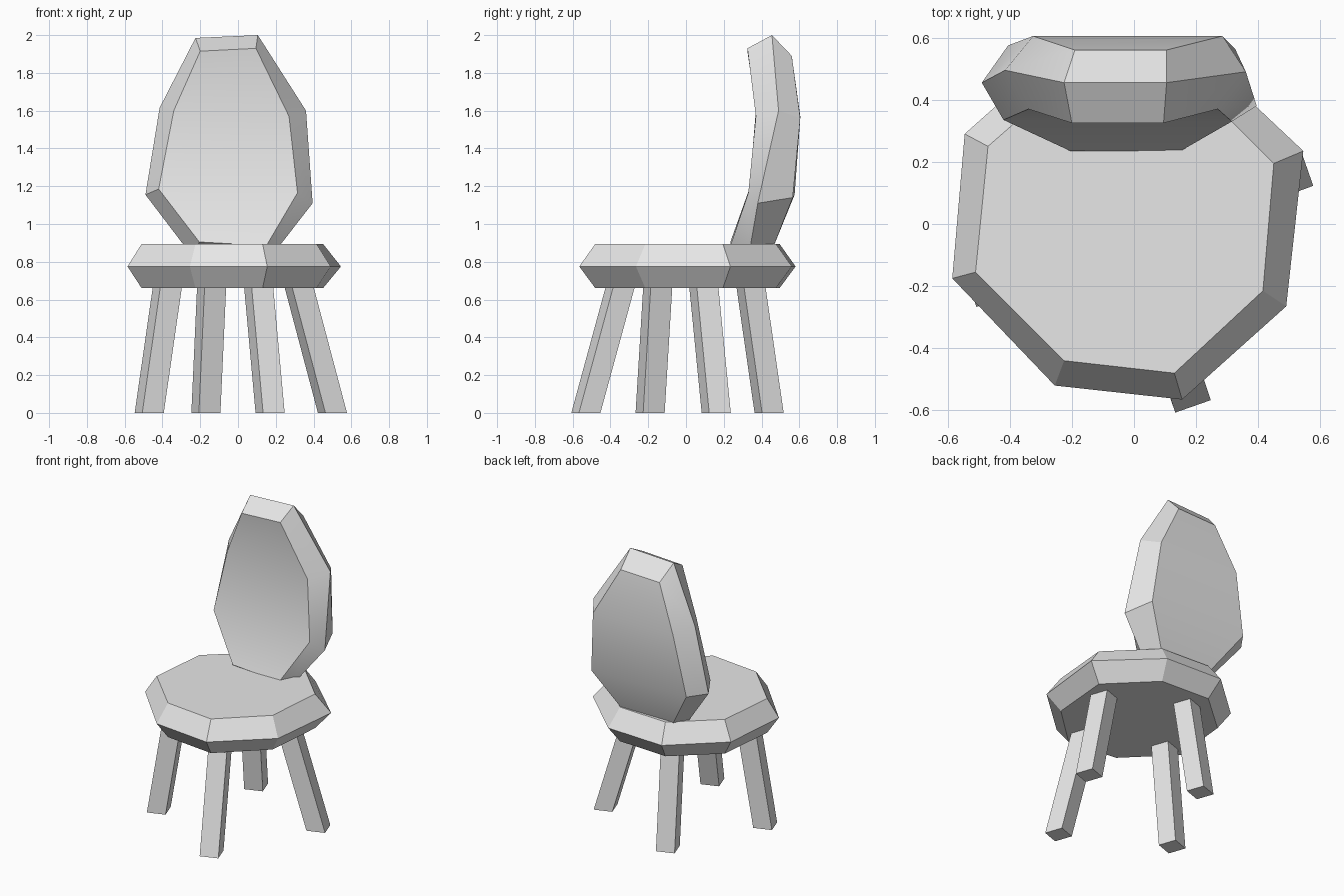
import bpy, bmesh
from math import radians
from mathutils import Vector

default_cube = bpy.data.objects.get("Cube")
if default_cube:
    bpy.data.objects.remove(default_cube, do_unlink=True)

grey = bpy.data.materials.new("plain_grey")
grey.use_nodes = True
grey.diffuse_color = (0.8, 0.8, 0.8, 1)
grey.node_tree.nodes["Principled BSDF"].inputs["Base Color"].default_value = (0.8, 0.8, 0.8, 1)


def loft(name, rings, cap_strips=None):
    """Bridge equal rings of points; cap the ends with n-gons or with quad strips."""
    bm = bmesh.new()
    loops = [[bm.verts.new(point) for point in ring] for ring in rings]
    count = len(loops[0])
    for lower, upper in zip(loops, loops[1:]):
        for i in range(count):
            j = (i + 1) % count
            bm.faces.new((lower[i], lower[j], upper[j], upper[i]))
    for loop in (loops[0], loops[-1]):
        for strip in cap_strips or [range(count)]:
            bm.faces.new([loop[i] for i in strip])
    bmesh.ops.recalc_face_normals(bm, faces=bm.faces[:])
    mesh = bpy.data.meshes.new(name)
    bm.to_mesh(mesh)
    bm.free()
    mesh.materials.append(grey)
    obj = bpy.data.objects.new(name, mesh)
    bpy.context.collection.objects.link(obj)
    bpy.ops.object.select_all(action='DESELECT')
    obj.select_set(True)
    bpy.context.view_layer.objects.active = obj
    bpy.ops.object.shade_smooth_by_angle(angle=radians(30))
    return obj


# Seat: uneven octagon with a ridge round its middle
seat_ridge = [(-.585, -.175), (-.255, -.52), (.155, -.565), (.49, -.265),
              (.545, .235), (.2, .56), (-.22, .58), (-.545, .29)]
seat_flat = [(-.51, -.155), (-.225, -.44), (.13, -.48), (.415, -.215),
             (.45, .195), (.17, .475), (-.19, .495), (-.47, .25)]
loft("seat", [[(x, y, z) for x, y in outline] for outline, z in
              ((seat_flat, .66), (seat_ridge, .775), (seat_flat, .895))])

# Backrest: each ring lists left and right points in rows from the top down
front_rows = [((-.2, .325, 1.915), (.095, .325, 1.93)),
              ((-.34, .37, 1.6), (.27, .37, 1.57)),
              ((-.42, .335, 1.185), (.315, .33, 1.165)),
              ((-.205, .235, .905), (.15, .235, .885))]
ridge_rows = [((-.225, .455, 1.985), (.105, .455, 2)),
              ((-.415, .495, 1.615), (.36, .49, 1.6)),
              ((-.49, .455, 1.155), (.395, .38, 1.11)),
              ((-.235, .36, .82), (.17, .33, .82))]
rear_rows = [((-.19, .56, 1.88), (.105, .56, 1.89)),
             ((-.325, .605, 1.57), (.285, .605, 1.56)),
             ((-.405, .575, 1.155), (.325, .565, 1.14)),
             ((-.21, .455, .86), (.15, .455, .86))]


def ring_from_rows(rows):
    return [right for left, right in rows] + [left for left, right in reversed(rows)]


strips = [(i, i + 1, 6 - i, 7 - i) for i in range(3)]
loft("backrest", [ring_from_rows(rows) for rows in (front_rows, ridge_rows, rear_rows)], strips)

# Legs: square posts, turned a little and splayed outward to the floor
corner = Vector((-.037, -.077))
leg_section = [corner, Vector((-corner.y, corner.x)), -corner, Vector((corner.y, -corner.x))]
legs = {
    "front_leg": ((.17, -.53), (.11, -.35)),
    "left_leg": ((.5, .16), (.325, .095)),
    "rear_leg": ((-.17, .44), (-.14, .345)),
    "right_leg": ((-.47, -.19), (-.375, -.15)),
}
seat_underside, leg_top = .66, .7
for name, (foot, joint) in legs.items():
    foot, joint = Vector(foot), Vector(joint)
    top = foot.lerp(joint, leg_top / seat_underside)
    loft(name, [[(*(centre + c), z) for c in leg_section]
                for centre, z in ((foot, 0), (top, leg_top))])
